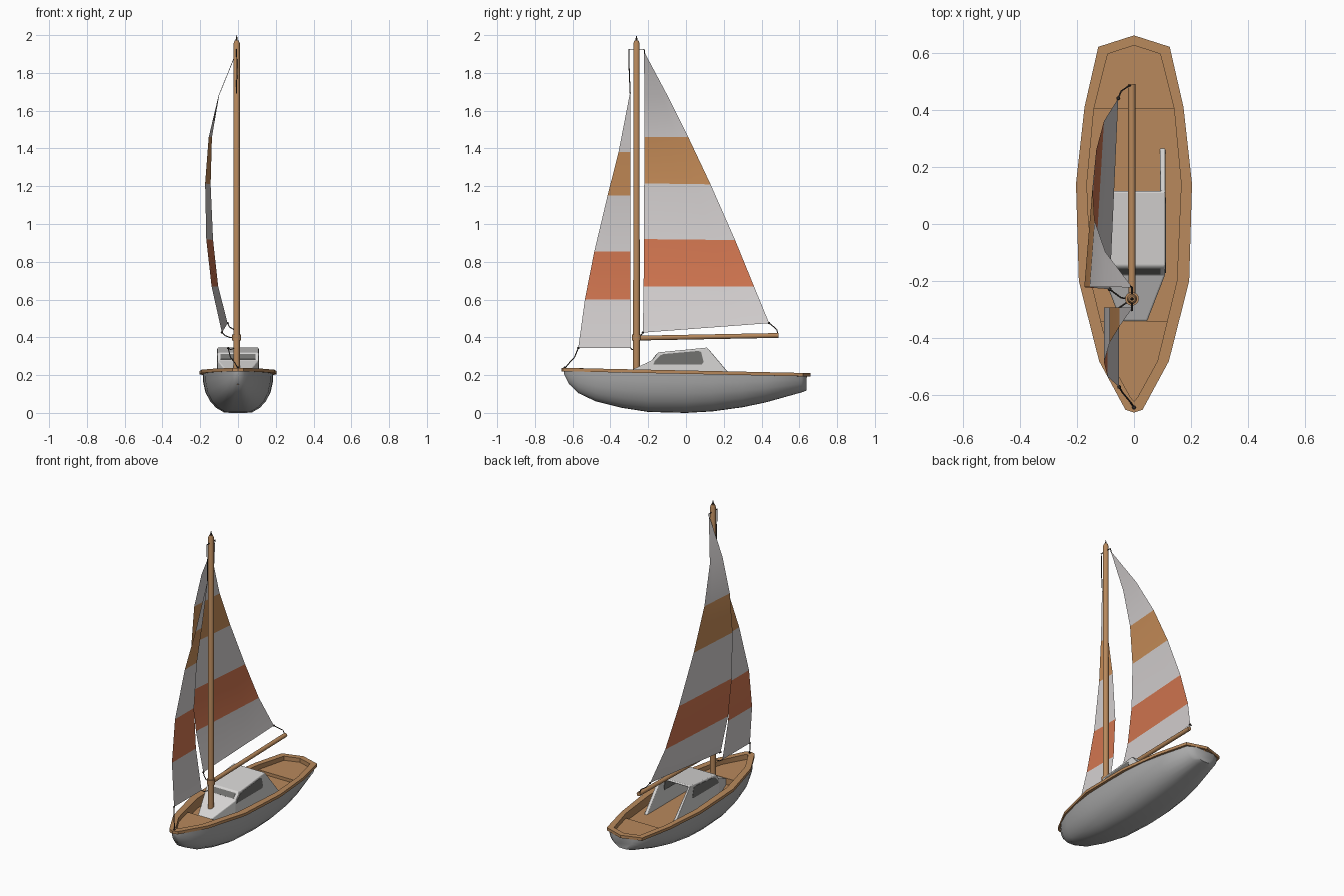
import bpy, bmesh, math
from mathutils import Vector

if "Cube" in bpy.data.objects:
    bpy.data.objects.remove(bpy.data.objects["Cube"])


def mat(name, r, g, b):
    m = bpy.data.materials.new(name)
    m.diffuse_color = (r, g, b, 1)
    m.use_nodes = True
    m.node_tree.nodes["Principled BSDF"].inputs["Base Color"].default_value = m.diffuse_color
    return m


WHITE = mat("sail_white", .66, .63, .63)
CABIN = mat("cabin_white", .68, .67, .66)
HULL = mat("hull_grey", .40, .40, .40)
WOOD = mat("wood", .48, .25, .107)
RED = mat("stripe_red", .64, .18, .08)
TAN = mat("stripe_tan", .58, .27, .10)
GLASS = mat("window_grey", .17, .17, .16)
ROPE = mat("rope_dark", .05, .04, .035)


def make(name, verts, faces, mats, angle=30, recalc=True):
    me = bpy.data.meshes.new(name)
    me.from_pydata([tuple(v) for v in verts], [], faces)
    if recalc:
        bm = bmesh.new()
        bm.from_mesh(me)
        bmesh.ops.recalc_face_normals(bm, faces=bm.faces)
        bm.to_mesh(me)
        bm.free()
    for m in mats:
        me.materials.append(m)
    ob = bpy.data.objects.new(name, me)
    bpy.context.collection.objects.link(ob)
    if angle:
        bpy.ops.object.select_all(action='DESELECT')
        ob.select_set(True)
        bpy.context.view_layer.objects.active = ob
        bpy.ops.object.shade_smooth_by_angle(angle=math.radians(angle))
    return ob


def grid(rows, cols, wrap_r=False, wrap_c=False):
    return [(i * cols + j, i * cols + (j + 1) % cols,
             (i + 1) % rows * cols + (j + 1) % cols, (i + 1) % rows * cols + j)
            for i in range(rows if wrap_r else rows - 1)
            for j in range(cols if wrap_c else cols - 1)]


def lathe(name, origin, axis, profile, m, n=14):
    """Turned part: profile is (distance along axis, radius)."""
    q = Vector((0, 0, 1)).rotation_difference(Vector(axis))
    vs = [Vector(origin) + q @ Vector((r * math.cos(2 * math.pi * k / n),
                                       r * math.sin(2 * math.pi * k / n), d))
          for d, r in profile for k in range(n)]
    fs = grid(len(profile), n, wrap_c=True)
    fs += [tuple(range(n)), tuple(range(len(vs) - n, len(vs)))]
    return make(name, vs, fs, [m], 40)


def rope(name, pts, r=.0028):
    cu = bpy.data.curves.new(name, 'CURVE')
    cu.dimensions = '3D'
    cu.bevel_depth, cu.bevel_resolution = r, 1
    s = cu.splines.new('POLY')
    s.points.add(len(pts) - 1)
    for p, c in zip(s.points, pts):
        p.co = (*c, 1)
    cu.materials.append(ROPE)
    bpy.context.collection.objects.link(bpy.data.objects.new(name, cu))


def sheer(y):
    return .2145 - .021 * y


# hull: lofted sections (y, half width, keel height)
stations = [(-.645, .012, .205), (-.62, .035, .155), (-.57, .072, .105), (-.48, .112, .062),
            (-.34, .15, .027), (-.2, .174, .005), (0, .184, 0), (.14, .187, .008),
            (.3, .177, .03), (.42, .157, .055), (.61, .114, .108), (.638, .065, .118)]
half = [(1, 1), (.985, .75), (.92, .49), (.79, .27), (.62, .12), (.40, .01), (.2, 0)]
section = half + [(-x, z) for x, z in reversed(half)]
n = len(section)
verts = [(w * x, y, k + (sheer(y) - k) * z) for y, w, k in stations for x, z in section]
faces = grid(len(stations), n) + [tuple(range(n)), tuple(range(len(verts) - n, len(verts)))]
make("hull", verts, faces, [HULL], 50)

# wooden rail with inner bulwark
outer = [(.03, -.65), (.122, -.48), (.193, -.2), (.203, .14), (.173, .41), (.125, .62)]
inner = [(.012, -.607), (.082, -.48), (.15, -.2), (.165, .14), (.14, .405), (.092, .595)]


def ring(side, bow, stern):
    return ([(0, bow)] + side + [(0, stern)] + [(-x, y) for x, y in reversed(side)])


verts = []
for (xo, yo), (xi, yi) in zip(ring(outer, -.66, .66), ring(inner, -.62, .625)):
    zt = sheer(yo)
    xm, ym = (xo + xi) / 2, (yo + yi) / 2
    verts += [(xo, yo, zt - .008), (xo, yo, zt + .01), (xi, yi, zt + .01),
              (xi, yi, .165), (xm, ym, zt - .008)]
make("rail", verts, grid(14, 5, True, True), [WOOD], 25)


# decks follow the inner outline of the rail
def inner_x(y):
    pts = [(0, -.62)] + inner + [(0, .625)]
    for (xa, ya), (xb, yb) in zip(pts, pts[1:]):
        if ya <= y <= yb:
            return xa + (xb - xa) * (y - ya) / (yb - ya)
    return 0


def deck(name, y0, y1, z):
    ys = [y0] + [y for _, y in inner if y0 < y < y1] + [y1]
    loop = [(inner_x(y) + .001, y) for y in ys] + [(-inner_x(y) - .001, y) for y in reversed(ys)]
    k = len(loop)
    vs = [(x, y, h) for h in (z, .15) for x, y in loop]
    make(name, vs, grid(2, k, wrap_c=True) + [tuple(range(k)), tuple(range(k, 2 * k))], [WOOD], 0)


deck("cockpit_floor", -.5, .5, .165)
deck("foredeck", -.619, -.34, .205)
deck("stern_deck", .405, .624, .185)

# cabin shell, open at the back, side walls sloping down aft (y, half width, roof height)
cab = [(-.34, .046, .203), (-.18, .108, .278), (-.148, .11, .32), (.115, .11, .346)]
zb = .162
verts = [p for y, w, z in cab for p in ((-w, y, zb), (-w, y, z), (w, y, z), (w, y, zb))]
verts += [(-.11, .268, zb), (.11, .268, zb)]
cabin = make("cabin", verts, grid(4, 4) + [(0, 3, 2, 1), (12, 13, 16), (14, 15, 17)],
             [CABIN], 0, recalc=False)
sol = cabin.modifiers.new("walls", 'SOLIDIFY')
sol.thickness, sol.offset = .02, -1
bev = cabin.modifiers.new("rounding", 'BEVEL')
bev.width, bev.segments, bev.angle_limit = .008, 3, math.radians(35)
bpy.context.view_layer.objects.active = cabin
bpy.ops.object.shade_smooth_by_angle(angle=math.radians(40))


# window plates, outside and inside of the cabin walls
def plate(name, pts, push):
    k = len(pts)
    vs = [Vector(p) + Vector(push) * s for s in (-1, 1) for p in pts]
    make(name, vs, grid(2, k, wrap_c=True) + [tuple(range(k)), tuple(range(k, 2 * k))], [GLASS], 0)


side_win = [(-.172, .257), (-.165, .275), (-.135, .305), (-.12, .311), (.065, .328),
            (.08, .322), (.093, .27), (.085, .257)]
for sx, label in ((-1, "left"), (1, "right")):
    for x, where in ((.11, "outer"), (.09, "inner")):
        plate(f"{label}_window_{where}", [(sx * x, y, z) for y, z in side_win], (.0015, 0, 0))
for off, where in ((0, "outer"), (.0205, "inner")):
    d = Vector((0, .795, -.606)) * off
    w = .092 if off == 0 else .08
    plate(f"front_window_{where}",
          [Vector((x, y, z)) + d for x, y, z in
           ((-w, -.176, .2835), (w, -.176, .2835), (w, -.155, .311), (-w, -.155, .311))],
          (0, -.0012, .0009))

# mast, collar, tip and boom
MX, MY = -.007, -.262
lathe("mast", (MX, MY, .19), (0, 0, 1), [(0, .018), (1.765, .017), (1.782, .011)], WOOD)
lathe("mast_collar", (MX, MY, .384), (0, 0, 1), [(0, .024), (.032, .024)], WOOD)
lathe("mast_tip", (MX, MY, 1.968), (0, 0, 1), [(0, .006), (.012, .005), (.032, .0005)], ROPE, 8)
boom_dir = Vector((-.001, .74, .014))
lathe("boom", (MX, -.25, .396), boom_dir, [(0, .013), (boom_dir.length, .013)], WOOD)


# sails: rows of (z, luff y, luff x, leech y, leech x), stripes chosen by row height
def sail(name, rows, bands):
    cols, vs = 5, []
    for zl, yl, xl, ye, xe, ze in rows:
        a, b = Vector((xl, yl, zl)), Vector((xe, ye, ze))
        vs += [a.lerp(b, j / (cols - 1)) for j in range(cols)]
    ob = make(name, vs, grid(len(rows), cols), [WHITE, RED, TAN], 40)
    for p in ob.data.polygons:
        for idx, (lo, hi) in enumerate(bands, 1):
            if lo < p.center.z < hi:
                p.material_index = idx


sail("main_sail", [(.425, -.228, -.085, .44, -.055, .475), (.67, -.224, -.14, .36, -.105, .67),
                   (.92, -.222, -.168, .26, -.132, .915), (1.215, -.221, -.174, .13, -.145, 1.21),
                   (1.46, -.22, -.155, .012, -.138, 1.46), (1.68, -.22, -.103, -.098, -.1, 1.68),
                   (1.905, -.222, -.012, -.215, -.011, 1.9)], [(.67, .92), (1.21, 1.46)])
sail("jib_sail", [(z, y, x, -.293, x, z) for z, y, x in
                  ((.343, -.57, -.052), (.6, -.535, -.092), (.855, -.485, -.105),
                   (1.15, -.415, -.085), (1.38, -.357, -.05), (1.69, -.297, -.008))],
     [(.6, .855), (1.15, 1.38)])

# rigging lines, masthead pin and small eyelets
rope("masthead_pin", [(MX, -.305, 1.925), (MX, -.22, 1.925)])
rope("main_halyard", [(-.012, -.218, 1.9), (MX, -.222, 1.927)])
rope("jib_halyard", [(-.008, -.295, 1.69), (-.006, -.3, 1.8), (MX, -.303, 1.927)])
rope("main_clew_line", [(-.055, .44, .475), (-.045, .465, .455), (-.02, .482, .44), (-.01, .485, .415)])
rope("main_tack_line", [(-.085, -.228, .425), (-.07, -.24, .41), (-.045, -.258, .4), (-.02, -.262, .4)])
rope("jib_tack_line", [(-.052, -.57, .343), (-.04, -.59, .295), (-.015, -.62, .262), (0, -.642, .235)])
rope("jib_sheet", [(-.052, -.293, .343), (-.04, -.285, .335), (-.012, -.265, .345)])
for name, p in (("main_clew", (-.055, .44, .475)), ("main_tack", (-.085, -.228, .425)),
                ("jib_tack", (-.052, -.57, .343)), ("bow_fitting", (0, -.642, .24))):
    lathe(name + "_eyelet", (p[0], p[1], p[2] - .005), (0, 0, 1), [(0, .004), (.005, .007), (.01, .004)], ROPE, 8)
